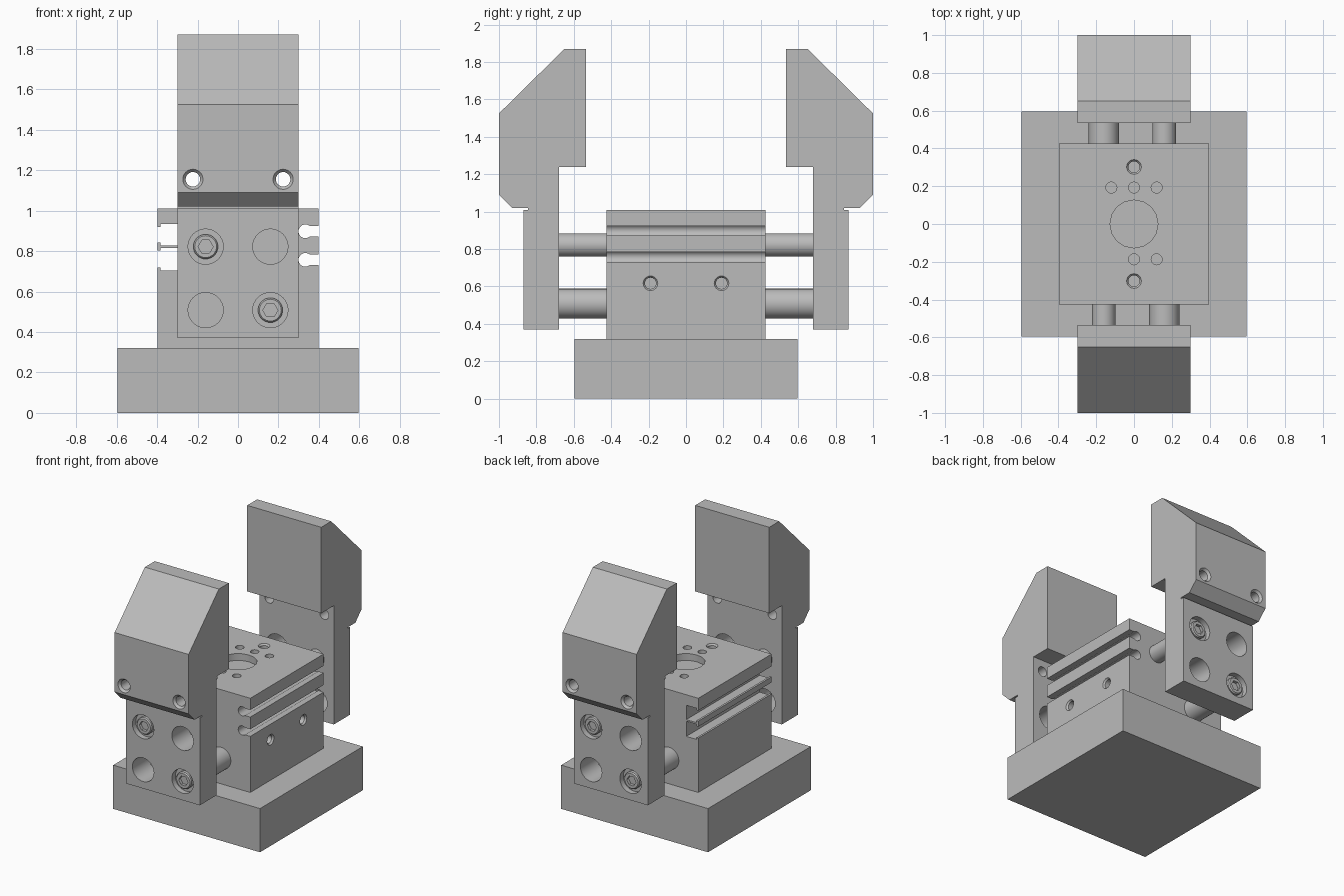
import bpy
import bmesh
from math import cos, sin, pi, radians
from mathutils import Matrix, Vector

cube = bpy.data.objects.get("Cube")
if cube:
    bpy.data.objects.remove(cube, do_unlink=True)

GREY = (0.5, 0.5, 0.5, 1)
metal = bpy.data.materials.new("plain grey metal")
metal.use_nodes = True
metal.diffuse_color = GREY
metal.node_tree.nodes["Principled BSDF"].inputs["Base Color"].default_value = GREY


def add_object(name, bm):
    bmesh.ops.recalc_face_normals(bm, faces=bm.faces)
    mesh = bpy.data.meshes.new(name)
    bm.to_mesh(mesh)
    bm.free()
    mesh.materials.append(metal)
    ob = bpy.data.objects.new(name, mesh)
    bpy.context.collection.objects.link(ob)
    return ob


def extrude_profile(name, points, axis, half):
    """Extrude a 2D outline along x (points are y, z) or along y (points are x, z)."""
    bm = bmesh.new()
    if axis == "x":
        start = [bm.verts.new((-half, a, b)) for a, b in points]
        move = Vector((2 * half, 0, 0))
    else:
        start = [bm.verts.new((a, -half, b)) for a, b in points]
        move = Vector((0, 2 * half, 0))
    face = bm.faces.new(start)
    out = bmesh.ops.extrude_face_region(bm, geom=[face])["geom"]
    bmesh.ops.translate(bm, vec=move, verts=[v for v in out if isinstance(v, bmesh.types.BMVert)])
    return add_object(name, bm)


def turned(bm, origin, direction, rings, sides=32):
    """Closed turned solid: rings are (radius, distance along direction)."""
    turn = Vector(direction).to_track_quat("Z", "Y").to_matrix().to_4x4()
    place = Matrix.Translation(origin) @ turn
    loops = []
    for r, d in rings:
        loops.append([bm.verts.new(place @ Vector((r * cos(2 * pi * i / sides),
                                                   r * sin(2 * pi * i / sides), d)))
                      for i in range(sides)])
    bm.faces.new(loops[0])
    bm.faces.new(loops[-1])
    for low, high in zip(loops, loops[1:]):
        for i in range(sides):
            j = (i + 1) % sides
            bm.faces.new((low[i], low[j], high[j], high[i]))


def cut(ob, bm):
    """Subtract the cutter mesh and keep the result as plain geometry."""
    cutter = add_object("cutter", bm)
    cutter.hide_render = True
    mod = ob.modifiers.new("holes", "BOOLEAN")
    mod.object = cutter
    mod.operation = "DIFFERENCE"
    mod.solver = "EXACT"
    graph = bpy.context.evaluated_depsgraph_get()
    mesh = bpy.data.meshes.new_from_object(ob.evaluated_get(graph))
    ob.modifiers.clear()
    ob.data = mesh
    bpy.data.objects.remove(cutter, do_unlink=True)


def smooth(ob):
    bpy.ops.object.select_all(action="DESELECT")
    ob.select_set(True)
    bpy.context.view_layer.objects.active = ob
    bpy.ops.object.shade_smooth_by_angle(angle=radians(30))


# Base plate
extrude_profile("base_plate", [(-.595, 0), (.595, 0), (.595, .32), (-.595, .32)], "y", .595)


# Body outline with two keyhole grooves on one side, a lipped channel with a fin on the other
def keyhole(z):
    start = radians(50)
    arc = [start + (2 * pi - 2 * start) * i / 14 for i in range(15)]
    pts = [(.333 + .034 * cos(a), z - .034 * sin(a)) for a in arc]
    edge = .034 * sin(start)
    return [(.397, z - edge)] + pts + [(.397, z + edge)]


W, LIP, DEEP = -.397, -.382, -.3
outline = [(W, .32), (.397, .32)] + keyhole(.757) + keyhole(.898)
outline += [(.397, 1.01), (W, 1.01)]
outline += [(W, .92), (LIP, .92), (LIP, .933), (DEEP, .933),
            (DEEP, .828), (LIP, .828), (LIP, .843), (W, .843),
            (W, .802), (LIP, .802), (LIP, .816), (DEEP, .816),
            (DEEP, .705), (LIP, .705), (LIP, .718), (W, .718)]
body = extrude_profile("body", outline, "y", .425)

# Bore, dowel holes and threaded holes in the body
bm = bmesh.new()
turned(bm, (0, 0, 1.01), (0, 0, -1), [(.127, -.02), (.127, .05)], 16)
for x, y in [(-.12, .193), (0, .193), (.12, .193), (0, -.187), (.12, -.187)]:
    turned(bm, (x, y, 1.01), (0, 0, -1), [(.029, -.02), (.029, .1)], 20)
threaded = [(.039, -.02), (.039, 0), (.03, .012), (.03, .15)]
for y in (-.302, .302):
    turned(bm, (0, y, 1.01), (0, 0, -1), threaded, 24)
for y in (-.19, .19):
    turned(bm, (.397, y, .617), (-1, 0, 0), threaded, 24)
cut(body, bm)
smooth(body)

# Each side carries two rods, a carrier plate, two screws and a jaw
carrier_outline = [(-.87, .37), (-.68, .37), (-.68, 1.24), (-.845, 1.24), (-.845, 1.01), (-.87, 1.01)]
jaw_outline = [(-.535, 1.24), (-.535, 1.87), (-.65, 1.87), (-1, 1.525), (-1, 1.09),
               (-.93, 1.02), (-.845, 1.02), (-.845, 1.24)]
screws = [(-.16, .822), (.16, .508)]
openings = [(.16, .822), (-.16, .508)]

for side, angle in (("front", 0), ("back", pi)):
    parts = []

    carrier = extrude_profile(side + "_carrier", carrier_outline, "x", .3)
    bm = bmesh.new()
    for x, z in openings:
        turned(bm, (x, -.9, z), (0, 1, 0), [(.087, 0), (.087, .3)])
    for x, z in screws:
        turned(bm, (x, -.9, z), (0, 1, 0), [(.087, 0), (.087, .07)])
    for x in (-.223, .223):
        turned(bm, (x, -.9, 1.155), (0, 1, 0), [(.036, 0), (.036, .3)], 24)
    cut(carrier, bm)
    parts.append(carrier)

    jaw = extrude_profile(side + "_jaw", jaw_outline, "x", .3)
    bm = bmesh.new()
    for x in (-.223, .223):
        turned(bm, (x, -1, 1.155), (0, 1, 0), [(.05, -.02), (.05, 0), (.036, .016), (.036, .2)], 24)
    cut(jaw, bm)
    parts.append(jaw)

    for (x, z), r, level in zip(screws, (.0625, .08), ("upper", "lower")):
        bm = bmesh.new()
        turned(bm, (x, -.69, z), (0, 1, 0), [(r, 0), (r, .29)])
        parts.append(add_object(f"{side}_{level}_rod", bm))

        # Screw head with a hexagonal socket
        bm = bmesh.new()
        turned(bm, (x, -.862, z), (0, 1, 0), [(.054, 0), (.061, .008), (.061, .035)])
        screw = add_object(f"{side}_{level}_screw", bm)
        bm = bmesh.new()
        turned(bm, (x, -.88, z), (0, 1, 0), [(.037, 0), (.037, .04)], 6)
        cut(screw, bm)
        parts.append(screw)

    for ob in parts:
        ob.data.transform(Matrix.Rotation(angle, 4, "Z"))
        smooth(ob)
